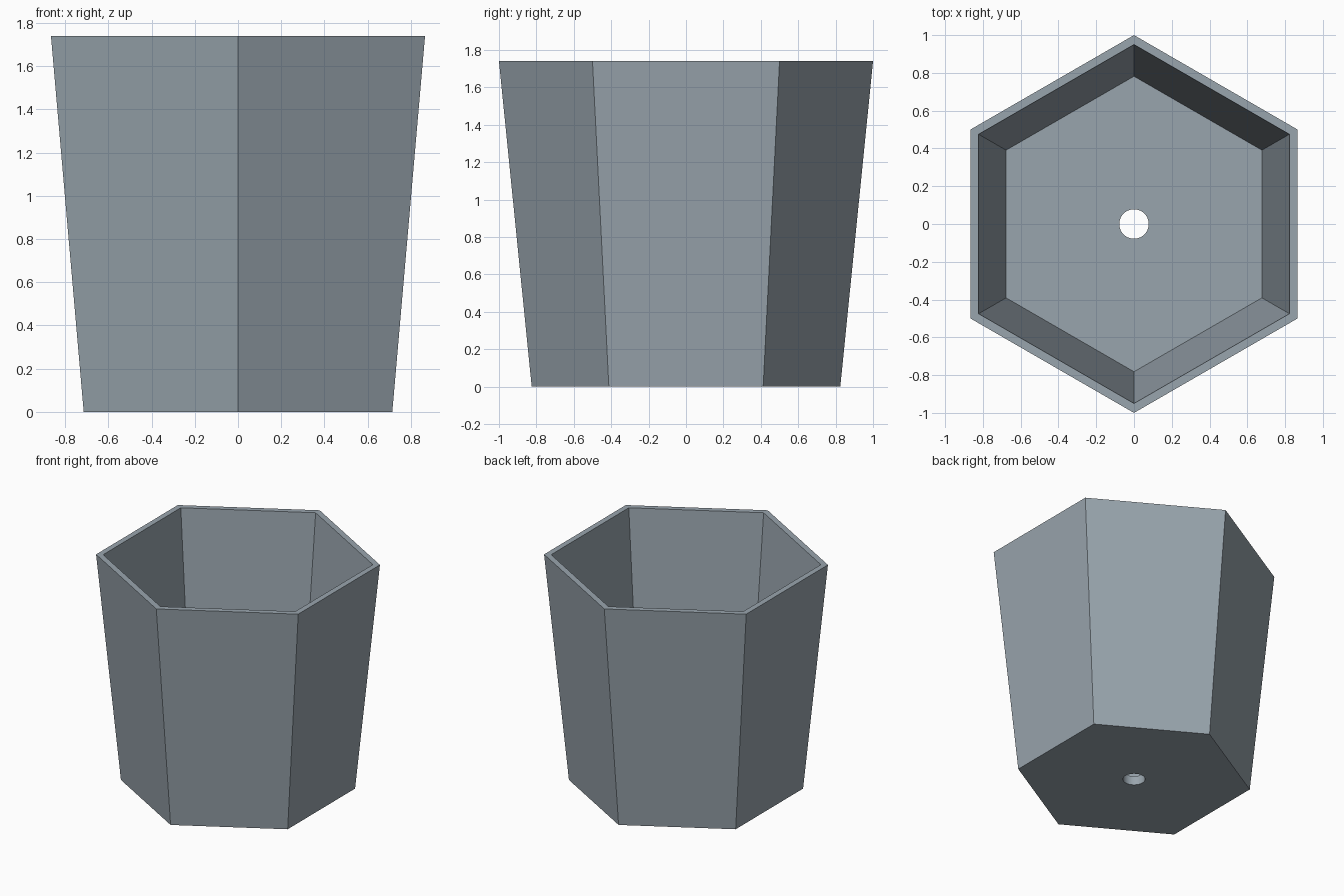
import bpy, bmesh, math

if "Cube" in bpy.data.objects:
    bpy.data.objects.remove(bpy.data.objects["Cube"])

SIDES, HOLE_STEPS = 6, 8          # hexagonal pot, hole segments per side
HEIGHT, FLOOR = 1.74, 0.07
HOLE_RADIUS = 0.078

mat = bpy.data.materials.new("blue_grey")
mat.diffuse_color = (0.318, 0.375, 0.42, 1)
mat.use_nodes = True
mat.node_tree.nodes["Principled BSDF"].inputs["Base Color"].default_value = mat.diffuse_color

bm = bmesh.new()


def ring(radius, z, count):
    """Ring of vertices starting with a corner at the front."""
    return [bm.verts.new((radius * math.cos(a), radius * math.sin(a), z))
            for a in (2 * math.pi * i / count - math.pi / 2 for i in range(count))]


def bridge(a, b, smooth=False):
    """Quads between two rings of equal count."""
    n = len(a)
    for i in range(n):
        j = (i + 1) % n
        bm.faces.new((a[i], a[j], b[j], b[i])).smooth = smooth


def plate(outer, hole):
    """Flat hexagonal plate with a round hole, one face per side."""
    n = len(hole)
    for i in range(SIDES):
        arc = [hole[(i * HOLE_STEPS + k) % n] for k in range(HOLE_STEPS, -1, -1)]
        bm.faces.new([outer[i], outer[(i + 1) % SIDES]] + arc)


# Tapered walls: outside, rim, inside
outer_base = ring(0.825, 0, SIDES)
outer_top = ring(1.0, HEIGHT, SIDES)
inner_top = ring(0.95, HEIGHT, SIDES)
inner_floor = ring(0.782, FLOOR, SIDES)
bridge(outer_base, outer_top)
bridge(outer_top, inner_top)
bridge(inner_top, inner_floor)

# Floor with drainage hole
hole_top = ring(HOLE_RADIUS, FLOOR, SIDES * HOLE_STEPS)
hole_base = ring(HOLE_RADIUS, 0, SIDES * HOLE_STEPS)
plate(inner_floor, hole_top)
bridge(hole_top, hole_base, smooth=True)
plate(outer_base, hole_base)

bmesh.ops.recalc_face_normals(bm, faces=bm.faces)
# Keep the hole rims crisp
for e in bm.edges:
    if len(e.link_faces) == 2 and e.calc_face_angle() > math.radians(30):
        e.smooth = False

mesh = bpy.data.meshes.new("planter_pot")
bm.to_mesh(mesh)
bm.free()
mesh.materials.append(mat)
bpy.context.collection.objects.link(bpy.data.objects.new("planter_pot", mesh))
